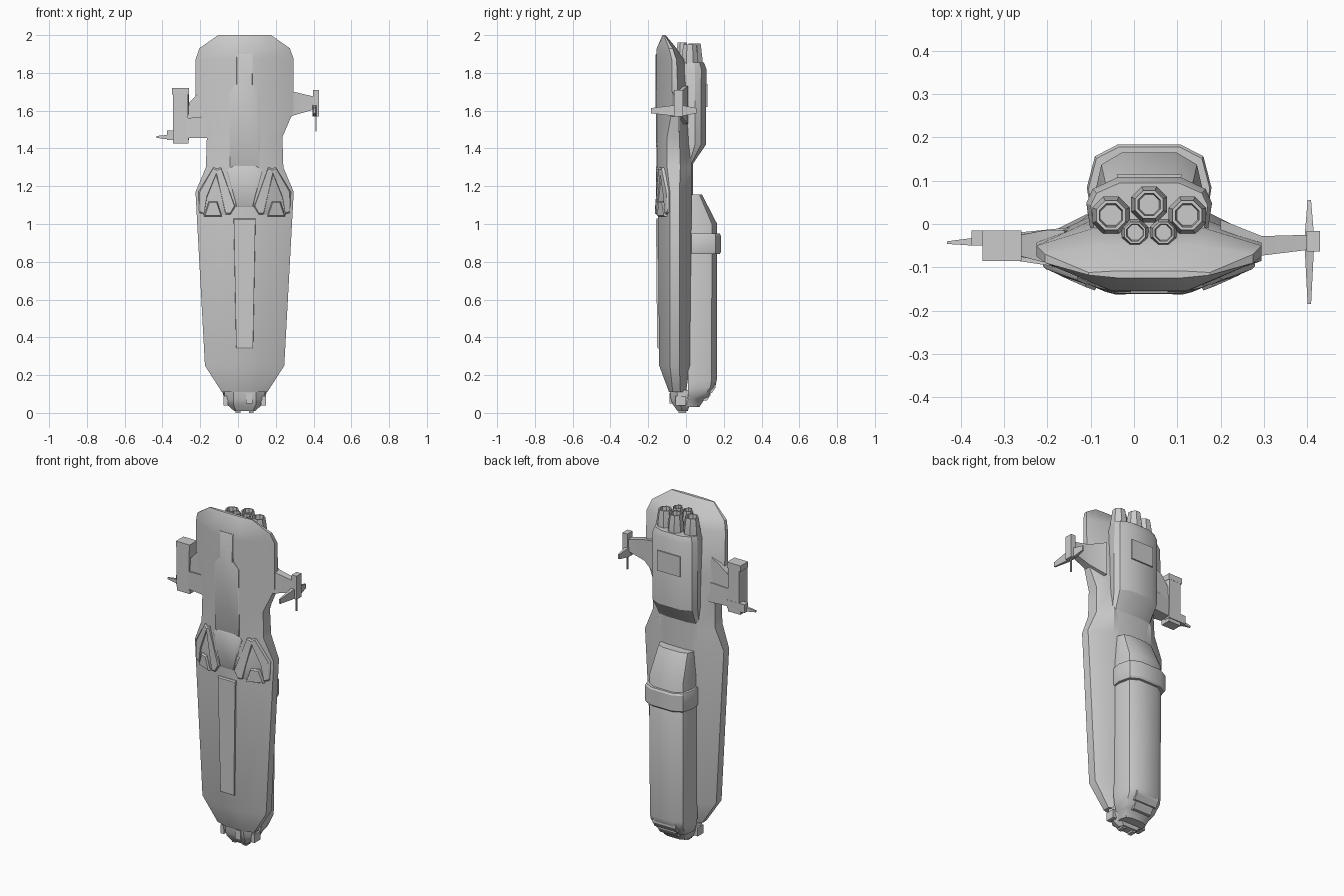
import bpy, bmesh, math
from mathutils import Vector, Matrix

CX = 0.035  # hull symmetry line


def finish(name, bm, angle=30):
    bmesh.ops.recalc_face_normals(bm, faces=bm.faces)
    me = bpy.data.meshes.new(name)
    bm.to_mesh(me)
    bm.free()
    me.shade_smooth()
    me.set_sharp_from_angle(angle=math.radians(angle))
    ob = bpy.data.objects.new(name, me)
    bpy.context.collection.objects.link(ob)
    return ob


def skin(name, rings, angle=30):
    """Bridge equal-length closed rings of 3D points and cap both ends."""
    bm = bmesh.new()
    vs = [[bm.verts.new(p) for p in r] for r in rings]
    n = len(vs[0])
    for a, b in zip(vs, vs[1:]):
        for i in range(n):
            bm.faces.new((a[i], a[(i + 1) % n], b[(i + 1) % n], b[i]))
    bm.faces.new(vs[0][::-1])
    bm.faces.new(vs[-1])
    return finish(name, bm, angle)


def loft(name, sections, angle=30):
    """Stack half sections (z, [(u, y)...]) mirrored about the hull line."""
    rings = []
    for z, half in sections:
        rings.append([(CX + u, y, z) for u, y in half] +
                     [(CX - u, y, z) for u, y in reversed(half)])
    return skin(name, rings, angle)


def box(name, x0, x1, y0, y1, z0, z1):
    return skin(name, [[(x0, y0, z), (x1, y0, z), (x1, y1, z), (x0, y1, z)] for z in (z0, z1)])


def beam(name, ends):
    """Tapered box along x: (x, y0, y1, z0, z1) per station."""
    return skin(name, [[(x, a, c), (x, b, c), (x, b, d), (x, a, d)] for x, a, b, c, d in ends])


# hull sections: z, half width, front half, front y, edge y front/back, back half, back y
HULL = [(0.11, .12, .05, -.09, -.07, -.03, .07, 0),
        (0.25, .21, .08, -.142, -.085, -.035, .12, .02),
        (1.17, .26, .085, -.15, -.085, -.035, .13, .03),
        (1.30, .205, .08, -.15, -.10, -.03, .13, .03),
        (1.46, .20, .08, -.153, -.10, -.035, .13, .02),
        (1.60, .26, .08, -.155, -.075, -.04, .13, .01),
        (1.87, .26, .085, -.157, -.075, -.05, .13, -.01),
        (1.93, .24, .085, -.155, -.09, -.07, .12, -.05),
        (2.00, .14, .07, -.125, -.118, -.112, .07, -.108)]
loft("hull", [(z, [(fh, yf), (w, e1), (w, e2), (bh, yb)])
              for z, w, fh, yf, e1, e2, bh, yb in HULL])


def front_y(u, z):
    for a, b in zip(HULL, HULL[1:]):
        if a[0] <= z <= b[0]:
            t = (z - a[0]) / (b[0] - a[0])
            w, fh, yf, e1 = [a[i] + t * (b[i] - a[i]) for i in (1, 2, 3, 4)]
            k = max(0, (abs(u) - fh) / (w - fh))
            return yf + k * (e1 - yf)


def plate(name, pts, lift, inset=0.9, sides=(1,)):
    """Raised plate lying on the hull front, with chamfered rim."""
    cu = sum(p[0] for p in pts) / len(pts)
    cz = sum(p[1] for p in pts) / len(pts)
    for s in sides:
        rings = []
        for off, up in ((0, -.02), (0, lift * .5), (.008 * inset, lift)):
            ring = []
            for u, z in pts:
                d = Vector((cu - u, cz - z))
                q = Vector((u, z)) + d.normalized() * off
                ring.append((CX + s * q.x, front_y(u, z) - up, q.y))
            rings.append(ring)
        skin(name, rings)


# front spine panels
plate("upper_spine", [(-.08, 1.30), (.08, 1.30), (.08, 1.70), (.043, 1.74), (.043, 1.90),
                      (-.043, 1.90), (-.043, 1.74), (-.08, 1.70)], .006)
plate("spine_wedge", [(-.045, 1.09), (.045, 1.09), (.095, 1.28), (.06, 1.31), (-.06, 1.31), (-.095, 1.28)], .008)
plate("lower_spine", [(-.045, .34), (.045, .34), (.058, 1.03), (-.058, 1.03)], .010)

# arrow shaped shoulder armour
BOTH = (1, -1)
plate("shoulder_inner_leg", [(.05, 1.09), (.075, 1.05), (.10, 1.05), (.155, 1.29), (.125, 1.30)], .014, sides=BOTH)
plate("shoulder_outer_leg", [(.215, 1.05), (.24, 1.06), (.245, 1.17), (.165, 1.30), (.14, 1.29), (.20, 1.14)], .014, sides=BOTH)
plate("shoulder_infill", [(.09, 1.05), (.225, 1.05), (.215, 1.14), (.152, 1.27), (.11, 1.14)], .005, sides=BOTH)
plate("shoulder_hatch", [(.12, 1.04), (.215, 1.04), (.19, 1.12), (.145, 1.12)], .018, sides=BOTH)

# rear engine housing flowing into the neck
def housing(w, yb):
    return [(w * .9, -.05), (w, yb * .45), (w * .9, yb * .75), (w * .5, yb)]
loft("engine_housing", [(1.10, housing(.13, .035)), (1.32, housing(.132, .038)), (1.42, housing(.145, .105)),
                        (1.82, housing(.145, .108)), (1.855, housing(.135, .095))])
loft("rear_access_panel", [(1.62, [(.07, .09), (.075, .114)]), (1.74, [(.07, .09), (.075, .114)])])

# five octagonal engine nozzles
for u, y, r, top in ((-.088, .02, .047, 1.95), (0, .045, .045, 1.955), (.088, .02, .047, 1.95),
                     (-.033, -.02, .034, 1.96), (.033, -.02, .034, 1.96)):
    rings = []
    for rr, z in ((r, 1.78), (r, 1.88), (r * .78, top), (r * .62, top), (r * .55, top - .04)):
        rings.append([(CX + u + rr * math.cos((i + .5) * math.pi / 4),
                       y + rr * math.sin((i + .5) * math.pi / 4), z) for i in range(8)])
    skin("engine_nozzle", rings)

# long rear cargo pod with collar
def pod(w, yb, y0=.01):
    d = yb - y0
    return [(w * .94, y0), (w, y0 + d * .35), (w * .87, y0 + d * .82), (w * .5, yb)]
loft("rear_pod", [(.03, pod(.08, .07, 0)), (.075, pod(.10, .10, 0)), (.085, pod(.11, .12)), (.12, pod(.12, .14)),
                  (.135, pod(.123, .155)), (.175, pod(.125, .163)), (1.0, pod(.127, .165)),
                  (1.155, pod(.11, .085))], 42)
loft("pod_collar", [(.84, pod(.14, .178, .03)), (.85, pod(.144, .184, .03)),
                    (.94, pod(.144, .184, .03)), (.95, pod(.14, .178, .03))])
for w, yb, z in ((.075, .157, .135), (.06, .13, .095)):
    loft("pod_tail_step", [(z - .03, [(w, .05), (w, yb - .02)]), (z, [(w, .05), (w, yb)]),
                           (z + .02, [(w, .05), (w, yb)])])

# nose cluster at the bottom
loft("nose", [(.01, [(.045, -.045), (.055, -.02), (.045, .01)]), (.045, [(.06, -.07), (.095, -.03), (.08, .02)]),
              (.07, [(.06, -.08), (.11, -.04), (.09, .03)]), (.12, [(.06, -.085), (.105, -.05), (.09, .02)])])
box("nose_latch", .042, .078, -.088, -.05, .05, .105)
for x in (0, .07):
    box("nose_foot", x - .012, x + .012, -.04, 0, 0, .04)
for s in BOTH:
    box("nose_clamp", CX + s * .10 - .012, CX + s * .10 + .012, -.055, .0, .04, .09)

# left weapon mount
skin("left_pylon", [[(-.16, y0, 1.72), (-.21, y0, 1.69), (-.26, y1, 1.64), (-.27, y1, 1.46),
                     (-.21, y0, 1.455), (-.07, y0, 1.455)] for y0, y1 in ((-.088, -.075), (-.015, -.025))])
beam("left_pylon_rib", [(-.27, -.085, -.02, 1.455, 1.56), (-.17, -.10, -.01, 1.455, 1.57), (-.07, -.11, 0, 1.455, 1.575)])
skin("left_gun_body", [[(-.345 + i, -.085, z), (-.265 - i, -.085, z), (-.26, -.04, z), (-.265 - i, -.016, z), (-.34 + i, -.016, z)]
                       for z, i in ((1.45, 0), (1.69, 0), (1.72, .006))])
box("left_gun_cap", -.35, -.26, -.085, -.015, 1.685, 1.72)
box("left_gun_base", -.375, -.26, -.05, -.015, 1.445, 1.495)
box("left_gun_foot", -.345, -.262, -.08, -.02, 1.425, 1.46)
beam("left_barrel", [(-.37, -.05, -.032, 1.448, 1.472), (-.432, -.046, -.04, 1.456, 1.466)])

# right sensor mount
beam("right_pylon", [(.20, -.10, .01, 1.53, 1.73), (.295, -.073, -.028, 1.575, 1.70), (.40, -.06, -.025, 1.605, 1.675)])
box("right_sensor_body", .398, .43, -.063, -.016, 1.57, 1.71)
for y0, y1 in ((-.05, -.185), (-.03, .055)):
    skin("right_fin", [[(.405 - t, y, 1.60 - h), (.405 + t, y, 1.60 - h), (.405 + t, y, 1.60 + h), (.405 - t, y, 1.60 + h)]
                       for y, t, h in ((y0, .011, .03), (y1, .004, .014))])
beam("right_antenna", [(.410, -.042, -.032, 1.49, 1.60), (.416, -.042, -.032, 1.49, 1.60)])
